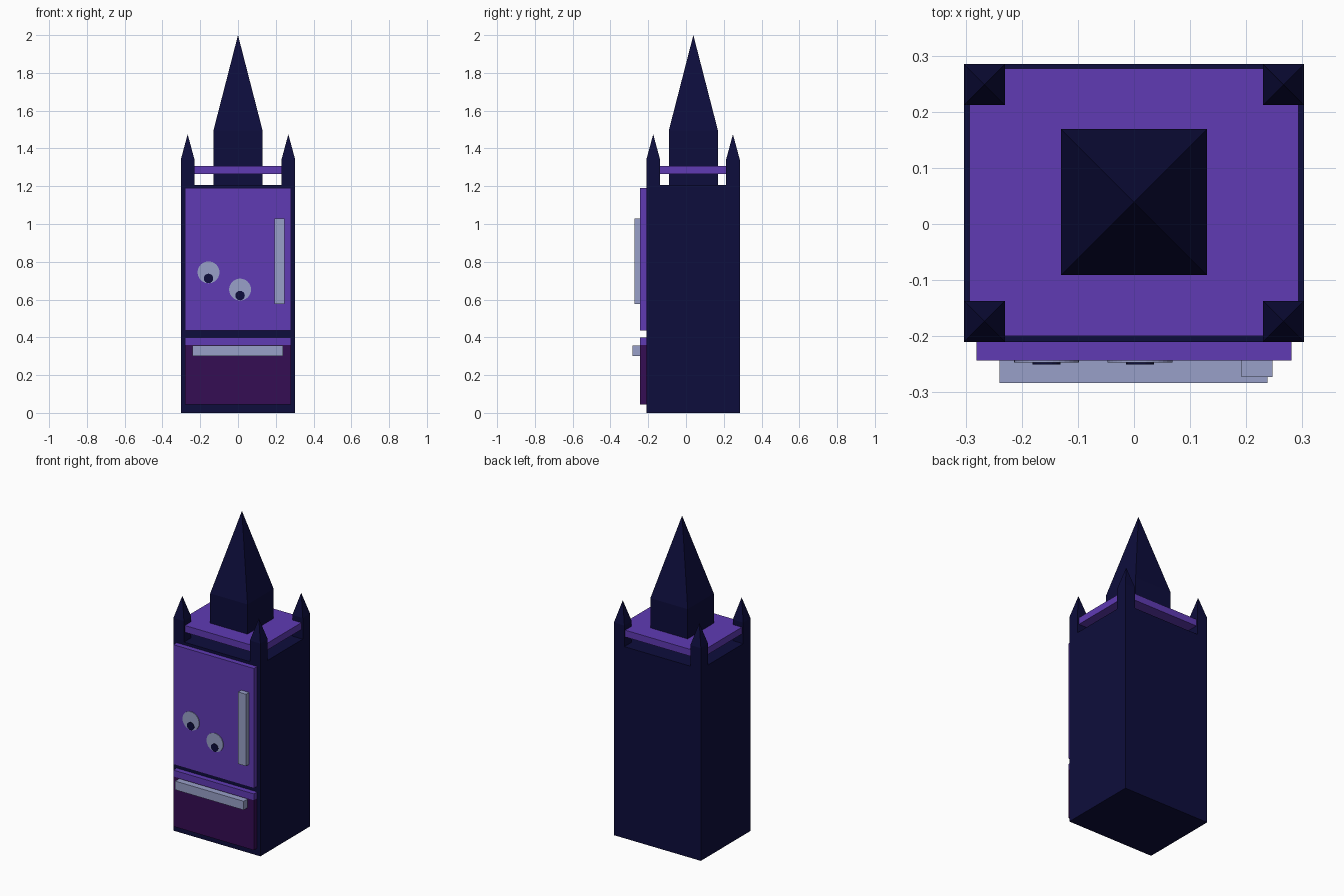
import bpy
import bmesh
from math import radians
from mathutils import Matrix

cube = bpy.data.objects.get("Cube")
if cube:
    bpy.data.objects.remove(cube, do_unlink=True)


def material(name, rgb):
    m = bpy.data.materials.new(name)
    m.use_nodes = True
    m.diffuse_color = (*rgb, 1)
    m.node_tree.nodes["Principled BSDF"].inputs["Base Color"].default_value = (*rgb, 1)
    return m


navy = material("navy", (0.004, 0.004, 0.045))
purple = material("purple", (0.115, 0.043, 0.456))
plum = material("plum", (0.036, 0.004, 0.088))
silver = material("silver", (0.315, 0.352, 0.58))


def finish(name, bm, mat):
    bmesh.ops.recalc_face_normals(bm, faces=bm.faces)
    mesh = bpy.data.meshes.new(name)
    bm.to_mesh(mesh)
    bm.free()
    mesh.materials.append(mat)
    obj = bpy.data.objects.new(name, mesh)
    bpy.context.collection.objects.link(obj)
    return obj


def add_box(bm, x, y, z):
    """Add a box spanning the (low, high) pairs and return its top face."""
    mid = [(a + b) / 2 for a, b in (x, y, z)]
    size = [b - a for a, b in (x, y, z)]
    bmesh.ops.create_cube(bm, size=1, matrix=Matrix.Translation(mid) @ Matrix.Diagonal((*size, 1)))
    return max(bm.faces, key=lambda f: f.calc_center_median().z)


def box(name, x, y, z, mat):
    bm = bmesh.new()
    add_box(bm, x, y, z)
    return finish(name, bm, mat)


def spire(name, x, y, z, tip, mat):
    """Square tower whose top face is raised into a pyramid."""
    bm = bmesh.new()
    top = add_box(bm, x, y, z)
    peak = bmesh.ops.poke(bm, faces=[top])["verts"][0]
    peak.co.z = tip
    return finish(name, bm, mat)


def disc(name, x, z, radius, back, front, sides, mat):
    """Thin round plate facing the front."""
    bm = bmesh.new()
    place = Matrix.Translation((x, (back + front) / 2, z)) @ Matrix.Rotation(radians(90), 4, "X")
    bmesh.ops.create_cone(bm, cap_ends=True, segments=sides, radius1=radius,
                          radius2=radius, depth=back - front, matrix=place)
    return finish(name, bm, mat)


# Cabinet and raised roof slab
W, FRONT, BACK, TOP = 0.303, -0.21, 0.285, 1.207
DOOR = -0.243
box("cabinet", (-W, W), (FRONT, BACK), (0, TOP), navy)
box("roof_slab", (-0.293, 0.293), (-0.2, 0.277), (1.265, 1.308), purple)

# Central tower and four corner turrets
spire("central_tower", (-0.13, 0.13), (-0.091, 0.169), (TOP, 1.495), 2.0, navy)
T = 0.073
for side, x in (("right", (-W, T - W)), ("left", (W - T, W))):
    for end, y in (("front", (FRONT, FRONT + T)), ("back", (BACK - T, BACK))):
        spire(f"{end}_{side}_turret", x, y, (TOP, 1.34), 1.475, navy)

# Door, drawer and their handles
wide = (-0.281, 0.281)
box("door", wide, (DOOR, FRONT), (0.435, 1.19), purple)
box("drawer_trim", wide, (DOOR, FRONT), (0.36, 0.4), purple)
box("drawer", wide, (DOOR, FRONT), (0.045, 0.36), plum)
box("door_handle", (0.192, 0.247), (-0.273, DOOR), (0.577, 1.03), silver)
box("drawer_handle", (-0.24, 0.238), (-0.283, DOOR), (0.302, 0.357), silver)

# Eyes
for side, x, z in (("right", -0.156, 0.744), ("left", 0.011, 0.653)):
    disc(f"{side}_eye", x, z, 0.058, DOOR, DOOR - 0.004, 32, silver)
    disc(f"{side}_pupil", x, z - 0.032, 0.025, DOOR - 0.004, DOOR - 0.007, 16, navy)
